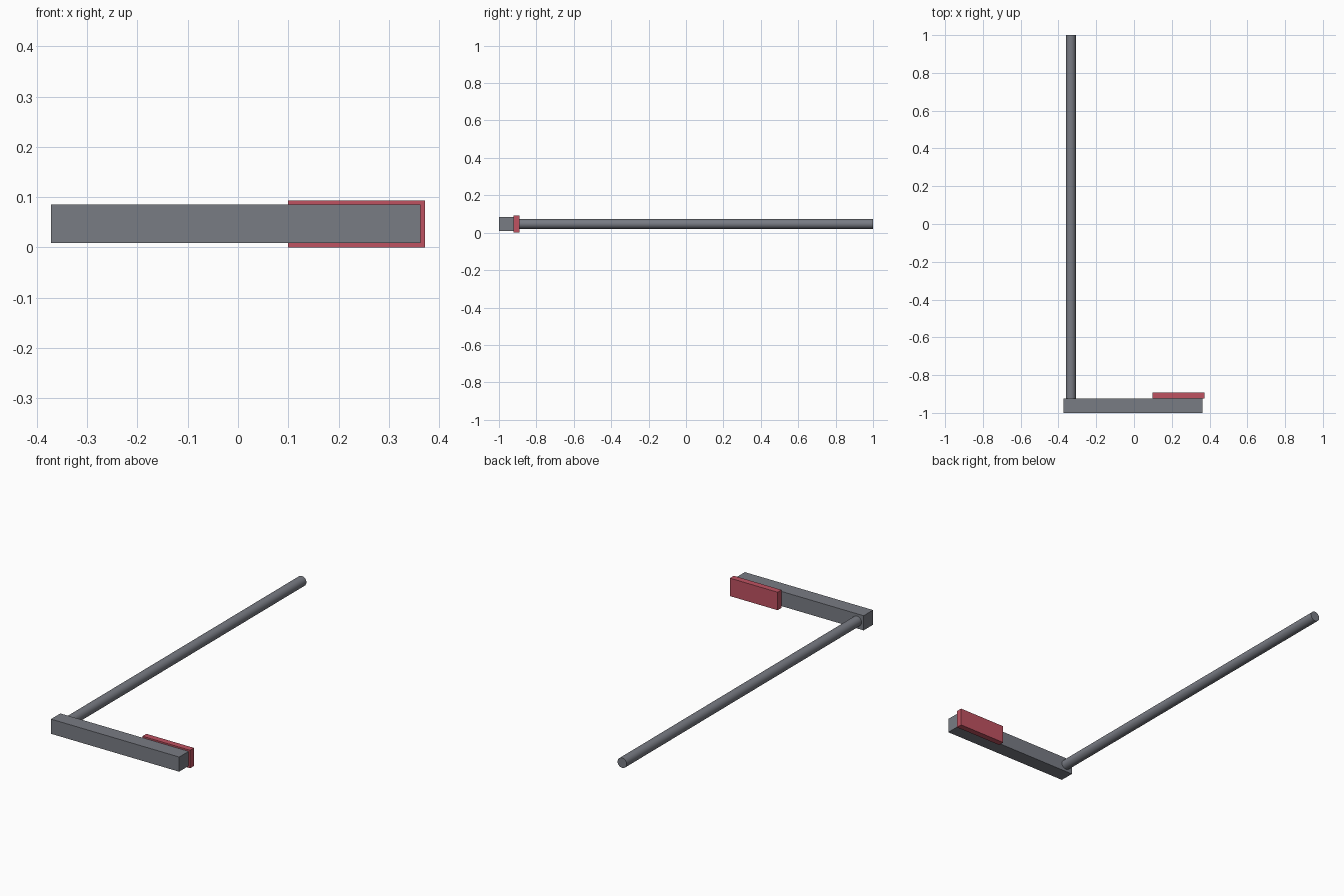
import bpy, math

if "Cube" in bpy.data.objects:
    bpy.data.objects.remove(bpy.data.objects["Cube"])

def material(name, rgb):
    m = bpy.data.materials.new(name)
    m.diffuse_color = (*rgb, 1)
    m.use_nodes = True
    m.node_tree.nodes["Principled BSDF"].inputs["Base Color"].default_value = m.diffuse_color
    return m

slate = material("slate", (0.19, 0.20, 0.23))
red = material("pad_red", (0.52, 0.085, 0.12))

def box(name, lo, hi, mat):
    size = [b - a for a, b in zip(lo, hi)]
    mid = [(a + b) / 2 for a, b in zip(lo, hi)]
    bpy.ops.mesh.primitive_cube_add(size=1, location=mid)
    o = bpy.context.object
    o.name = name
    o.scale = size
    bpy.ops.object.transform_apply(location=False, rotation=False, scale=True)
    o.data.materials.append(mat)

# Square crossbar at the front
box("crossbar", (-0.372, -1.0, 0.009), (0.363, -0.923, 0.085), slate)

# Red pad on the back of the crossbar
box("pad", (0.099, -0.923, 0.0), (0.372, -0.891, 0.093), red)

# Long round rod running backwards
y0, y1 = -0.923, 1.0
bpy.ops.mesh.primitive_cylinder_add(
    vertices=32, radius=0.026, depth=y1 - y0,
    location=(-0.334, (y0 + y1) / 2, 0.047), rotation=(math.pi / 2, 0, 0))
rod = bpy.context.object
rod.name = "rod"
rod.data.materials.append(slate)
bpy.ops.object.shade_smooth_by_angle(angle=math.radians(30))
